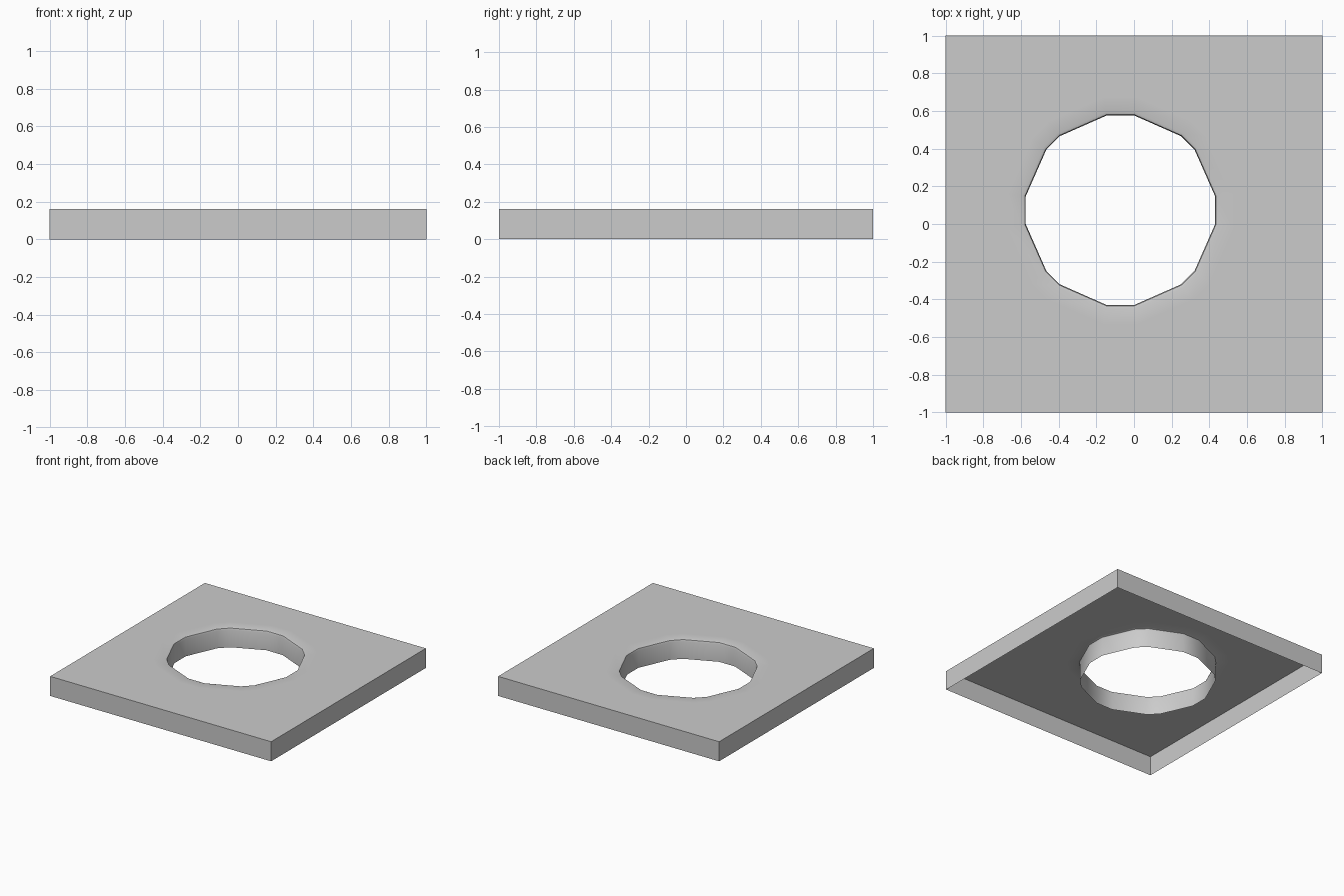
import bpy, bmesh, math

if "Cube" in bpy.data.objects:
    bpy.data.objects.remove(bpy.data.objects["Cube"])

H = 0.16            # plate height
CX, CY = -0.072, 0.073  # hole centre

bm = bmesh.new()

def ring(r, z):
    """16-sided ring: paired corners around each 45 degree direction."""
    verts = []
    for k in range(8):
        half = 8.3 if k % 2 == 0 else 5.7
        for s in (-half, half):
            a = math.radians(45 * k + s)
            verts.append(bm.verts.new((CX + r * math.cos(a), CY + r * math.sin(a), z)))
    return verts

def square(z):
    return [bm.verts.new((x, y, z)) for x, y in ((-1, -1), (1, -1), (1, 1), (-1, 1))]

def loop_edges(vs):
    return [bm.edges.get((a, b)) or bm.edges.new((a, b))
            for a, b in zip(vs, vs[1:] + vs[:1])]

def bridge(lower, upper):
    n = len(lower)
    for i in range(n):
        j = (i + 1) % n
        bm.faces.new((lower[i], lower[j], upper[j], upper[i]))

# outer skirt, open underneath
top = square(H)
bridge(square(0), top)

# hole wall with a small rounded lip blending into the top
rings = [ring(0.61, H), ring(0.527, H), ring(0.513, H - 0.005),
         ring(0.508, H - 0.02), ring(0.508, 0)]
for a, b in zip(rings, rings[1:]):
    bridge(a, b)

# flat top around the hole
bmesh.ops.triangle_fill(bm, use_beauty=True, use_dissolve=False, normal=(0, 0, 1),
                        edges=loop_edges(top) + loop_edges(rings[0]))
bm.normal_update()
for f in bm.faces:
    if f.normal.z < -0.5:
        f.normal_flip()

me = bpy.data.meshes.new("plate_with_hole")
bm.to_mesh(me)
bm.free()
plate = bpy.data.objects.new("plate_with_hole", me)
bpy.context.collection.objects.link(plate)
bpy.context.view_layer.objects.active = plate
plate.select_set(True)
bpy.ops.object.shade_smooth_by_angle(angle=math.radians(50))
